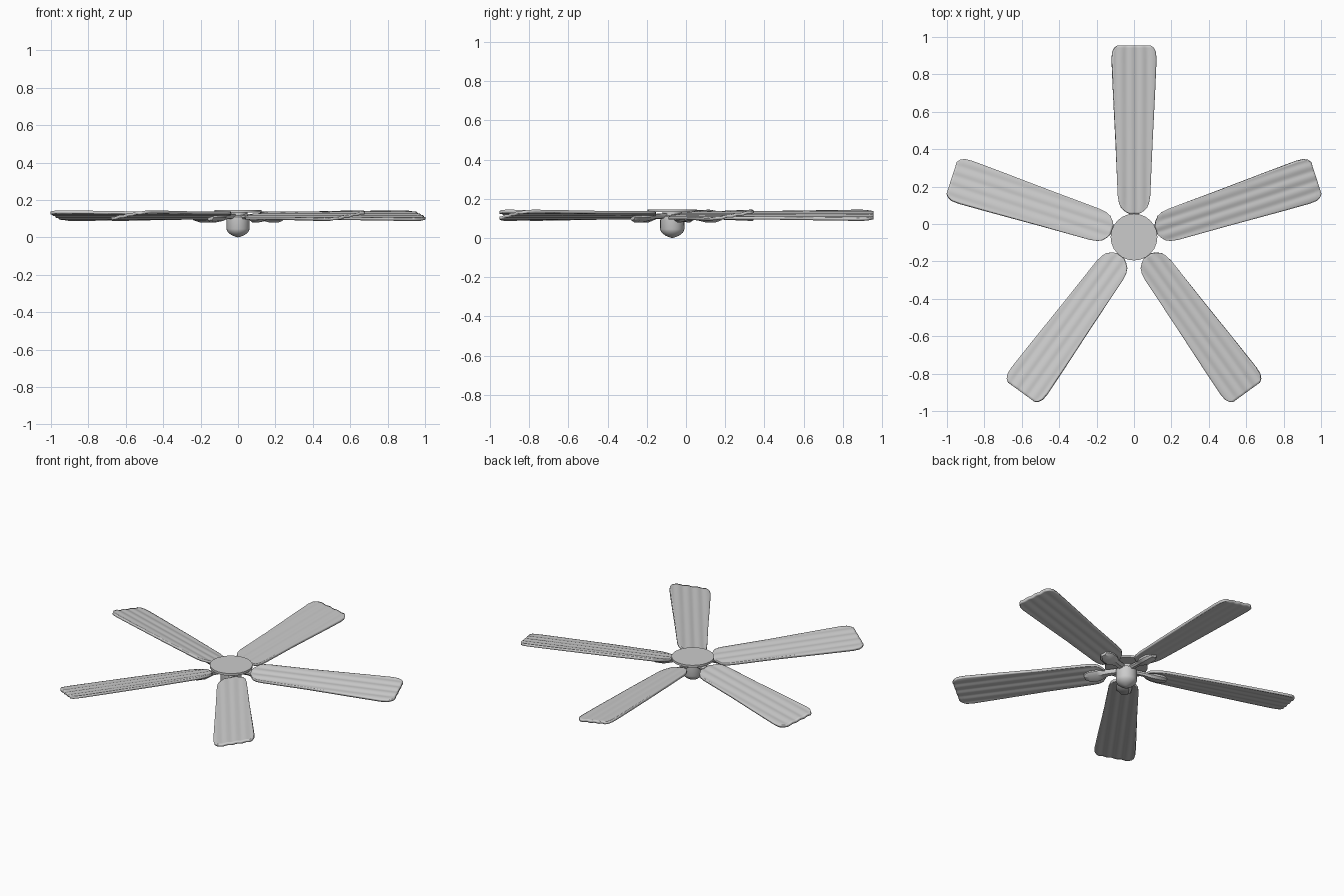
import bpy, bmesh, math

cube = bpy.data.objects.get("Cube")
if cube:
    bpy.data.objects.remove(cube, do_unlink=True)

CENTRE_Y = -0.07
BLADES = 5
PITCH = 0.17

grey = bpy.data.materials.new("plain grey")
grey.use_nodes = True
GREY = (0.6, 0.6, 0.6, 1)
grey.diffuse_color = GREY
grey.node_tree.nodes["Principled BSDF"].inputs["Base Color"].default_value = GREY


def add_object(name, bm, angle=0.0, smooth=True):
    bmesh.ops.recalc_face_normals(bm, faces=bm.faces)
    mesh = bpy.data.meshes.new(name)
    bm.to_mesh(mesh)
    bm.free()
    mesh.materials.append(grey)
    obj = bpy.data.objects.new(name, mesh)
    bpy.context.collection.objects.link(obj)
    obj.location.y = CENTRE_Y
    obj.rotation_euler.z = angle
    if smooth:
        bpy.ops.object.select_all(action="DESELECT")
        obj.select_set(True)
        bpy.context.view_layer.objects.active = obj
        bpy.ops.object.shade_smooth_by_angle(angle=math.radians(35))
    return obj


def lathe(name, profile, sides):
    """Turn a (radius, height) profile around the fan's axis."""
    bm = bmesh.new()
    verts = [bm.verts.new((r, 0, z)) for r, z in profile]
    edges = [bm.edges.new(pair) for pair in zip(verts, verts[1:])]
    bmesh.ops.spin(bm, geom=verts + edges, cent=(0, 0, 0), axis=(0, 0, 1),
                   angle=math.tau, steps=sides, use_duplicate=False)
    bmesh.ops.remove_doubles(bm, verts=bm.verts, dist=0.0005)
    return add_object(name, bm)


def blade_mesh():
    """Pitched, gently ribbed sheet following a rounded paddle outline."""
    outline = [(0.125, 0.025), (0.135, 0.045), (0.155, 0.068), (0.18, 0.08),
               (0.22, 0.087), (0.5, 0.098), (0.8, 0.112), (0.95, 0.118),
               (0.99, 0.115), (1.012, 0.104), (1.025, 0.088)]
    columns = 32
    bm = bmesh.new()
    rows = []
    for r, half in outline:
        row = []
        for i in range(columns + 1):
            v = half * (2 * i / columns - 1)
            rib = 0.002 * math.sin(math.tau * v / 0.055)
            row.append(bm.verts.new((r, v, 0.116 + PITCH * v + rib)))
        rows.append(row)
    for a, b in zip(rows, rows[1:]):
        for i in range(columns):
            bm.faces.new((a[i], b[i], b[i + 1], a[i + 1]))
    return bm


def bracket_mesh():
    """Arm from the hub, widening to a rounded pad under the blade root."""
    stations = [(0.04, 0.018, 0.1, 0.122), (0.11, 0.018, 0.098, 0.12),
                (0.14, 0.03, 0.09, 0.118), (0.17, 0.045, 0.084, 0.112),
                (0.22, 0.042, 0.084, 0.112), (0.25, 0.02, 0.092, 0.112)]
    bm = bmesh.new()
    rings = []
    for r, half, low, high in stations:
        section = [(-half, high), (-half, (low + high) / 2), (-half * 0.6, low),
                   (half * 0.6, low), (half, (low + high) / 2), (half, high)]
        rings.append([bm.verts.new((r, y, z + PITCH * y)) for y, z in section])
    for a, b in zip(rings, rings[1:]):
        for i in range(len(a)):
            j = (i + 1) % len(a)
            bm.faces.new((a[i], a[j], b[j], b[i]))
    bm.faces.new(rings[0])
    bm.faces.new(rings[-1])
    return bm


# Ceiling plate and motor housing with its domed cap
lathe("top_plate", [(0, 0.132), (0.125, 0.132), (0.125, 0.146), (0, 0.146)], 24)
lathe("hub", [(0, 0.136), (0.05, 0.136), (0.05, 0.116), (0.061, 0.11),
              (0.062, 0.045), (0.055, 0.028), (0.035, 0.012),
              (0.015, 0.004), (0, 0)], 24)

# Five blades, each on its bracket
for n in range(BLADES):
    angle = math.pi / 2 + n * math.tau / BLADES
    blade = add_object(f"blade_{n + 1}", blade_mesh(), angle)
    thick = blade.modifiers.new("thickness", "SOLIDIFY")
    thick.thickness = 0.015
    thick.offset = 0
    add_object(f"blade_bracket_{n + 1}", bracket_mesh(), angle)
